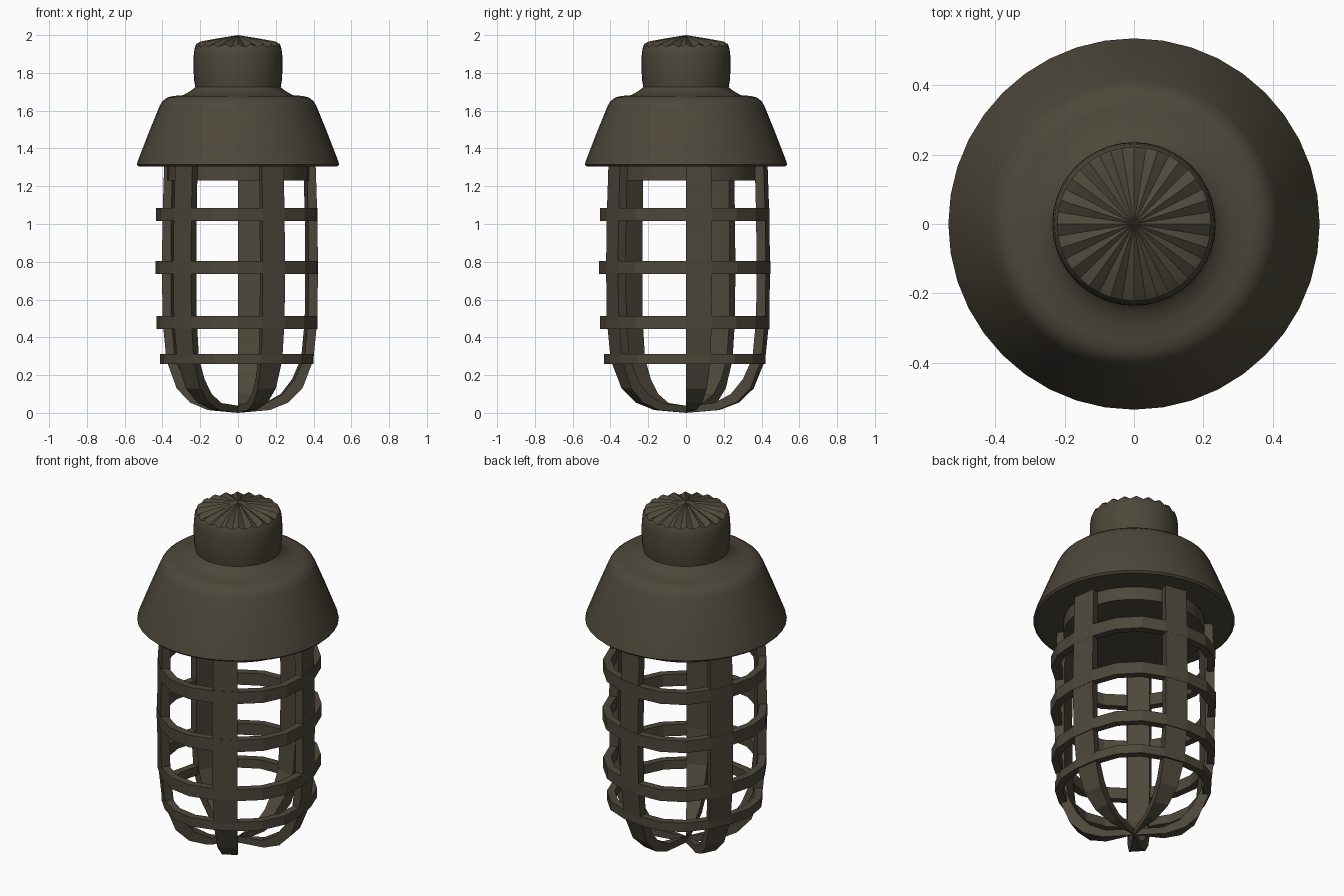
import bpy, bmesh
from math import sin, cos, radians, pi

if "Cube" in bpy.data.objects:
    bpy.data.objects.remove(bpy.data.objects["Cube"], do_unlink=True)

metal = bpy.data.materials.new("dark_bronze")
metal.use_nodes = True
BRONZE = (0.075, 0.064, 0.043, 1)
metal.diffuse_color = BRONZE
bsdf = metal.node_tree.nodes["Principled BSDF"]
bsdf.inputs["Base Color"].default_value = BRONZE
bsdf.inputs["Roughness"].default_value = 0.7

BARS = 5
STEP = 18                # angular width of one bar, in degrees
CAGE_X, CAGE_Y = 0.99, 1.04   # the cage is very slightly oval


def finish(name, bm, smooth=None):
    bmesh.ops.remove_doubles(bm, verts=bm.verts, dist=1e-5)
    bmesh.ops.dissolve_degenerate(bm, edges=bm.edges, dist=1e-5)
    bmesh.ops.recalc_face_normals(bm, faces=bm.faces)
    mesh = bpy.data.meshes.new(name)
    bm.to_mesh(mesh)
    bm.free()
    mesh.materials.append(metal)
    obj = bpy.data.objects.new(name, mesh)
    bpy.context.collection.objects.link(obj)
    if smooth:
        bpy.ops.object.select_all(action="DESELECT")
        obj.select_set(True)
        bpy.context.view_layer.objects.active = obj
        bpy.ops.object.shade_smooth_by_angle(angle=radians(smooth))
    return obj


def lathe(name, profile, segments, smooth, flute=None):
    """Revolve (radius, z) points; flute(r, z) lowers every other column."""
    bm = bmesh.new()
    columns = []
    for i in range(segments):
        a = 2 * pi * i / segments
        col = []
        for r, z in profile:
            drop = flute(r, z) if flute and i % 2 else 0
            col.append(bm.verts.new((r * cos(a), r * sin(a), z - drop)))
        columns.append(col)
    for i, a in enumerate(columns):
        b = columns[(i + 1) % segments]
        for k in range(len(profile) - 1):
            bm.faces.new((a[k], b[k], b[k + 1], a[k + 1]))
    return finish(name, bm, smooth)


def cage_point(bm, r, deg, z):
    a = radians(deg)
    return bm.verts.new((CAGE_X * r * cos(a), CAGE_Y * r * sin(a), z))


# Flared hood with a closed underside
lathe("hood", [(0, 1.31), (0.525, 1.305), (0.536, 1.315), (0.53, 1.335),
               (0.47, 1.49), (0.415, 1.625), (0.4, 1.65), (0.375, 1.67),
               (0.34, 1.678), (0.29, 1.682), (0.25, 1.705), (0.225, 1.725),
               (0.215, 1.75), (0, 1.75)], 40, 35)


# Fluted cap on top of the neck
def flute_depth(r, z):
    if z < 1.94 or r < 0.01:
        return 0
    return 0.1 * r if r < 0.21 else 0.015


lathe("fluted_cap", [(0, 1.7), (0.222, 1.7), (0.232, 1.76), (0.236, 1.82),
                     (0.235, 1.89), (0.23, 1.93), (0.222, 1.952),
                     (0.2, 1.966), (0.1, 1.984), (0, 2.0)], 40, 35, flute_depth)

# Collar below the hood
lathe("collar", [(0, 1.23), (0.375, 1.23), (0.375, 1.32), (0, 1.32)], 40, 35)

# Cage bars: wedge strips that meet in a point at the bottom
outer = [(0.415, 1.32), (0.424, 1.05), (0.428, 0.77), (0.424, 0.49),
         (0.403, 0.28), (0.345, 0.13), (0.27, 0.055), (0.17, 0.015), (0, 0)]
inner = [(0.368, 1.32), (0.375, 1.05), (0.378, 0.77), (0.375, 0.49),
         (0.355, 0.29), (0.305, 0.18), (0.24, 0.1), (0.15, 0.052), (0, 0.038)]
for n in range(BARS):
    bm = bmesh.new()
    start = n * 360 / BARS
    lines = [[cage_point(bm, r, deg, z) for r, z in path]
             for path, deg in ((outer, start), (outer, start + STEP),
                               (inner, start + STEP), (inner, start))]
    for j in range(4):
        a, b = lines[j], lines[(j + 1) % 4]
        for k in range(len(outer) - 1):
            bm.faces.new((a[k], b[k], b[k + 1], a[k + 1]))
    bm.faces.new([line[0] for line in lines])
    finish(f"cage_bar_{n + 1}", bm)

# Cage rings, bowing out a little between the bars
rings = [(1.015, 1.085, 0.425), (0.735, 0.805, 0.429),
         (0.445, 0.512, 0.424), (0.26, 0.312, 0.405)]
for n, (low, high, radius) in enumerate(rings):
    bm = bmesh.new()
    loops = []
    for i in range(360 // STEP):
        r = radius + (0.013 if i % 4 > 1 else 0)
        loops.append([cage_point(bm, r - d, i * STEP, z) for d, z in
                      ((0, low), (0, high), (0.042, high), (0.042, low))])
    for i, a in enumerate(loops):
        b = loops[(i + 1) % len(loops)]
        for j in range(4):
            m = (j + 1) % 4
            bm.faces.new((a[j], b[j], b[m], a[m]))
    finish(f"cage_ring_{n + 1}", bm)
